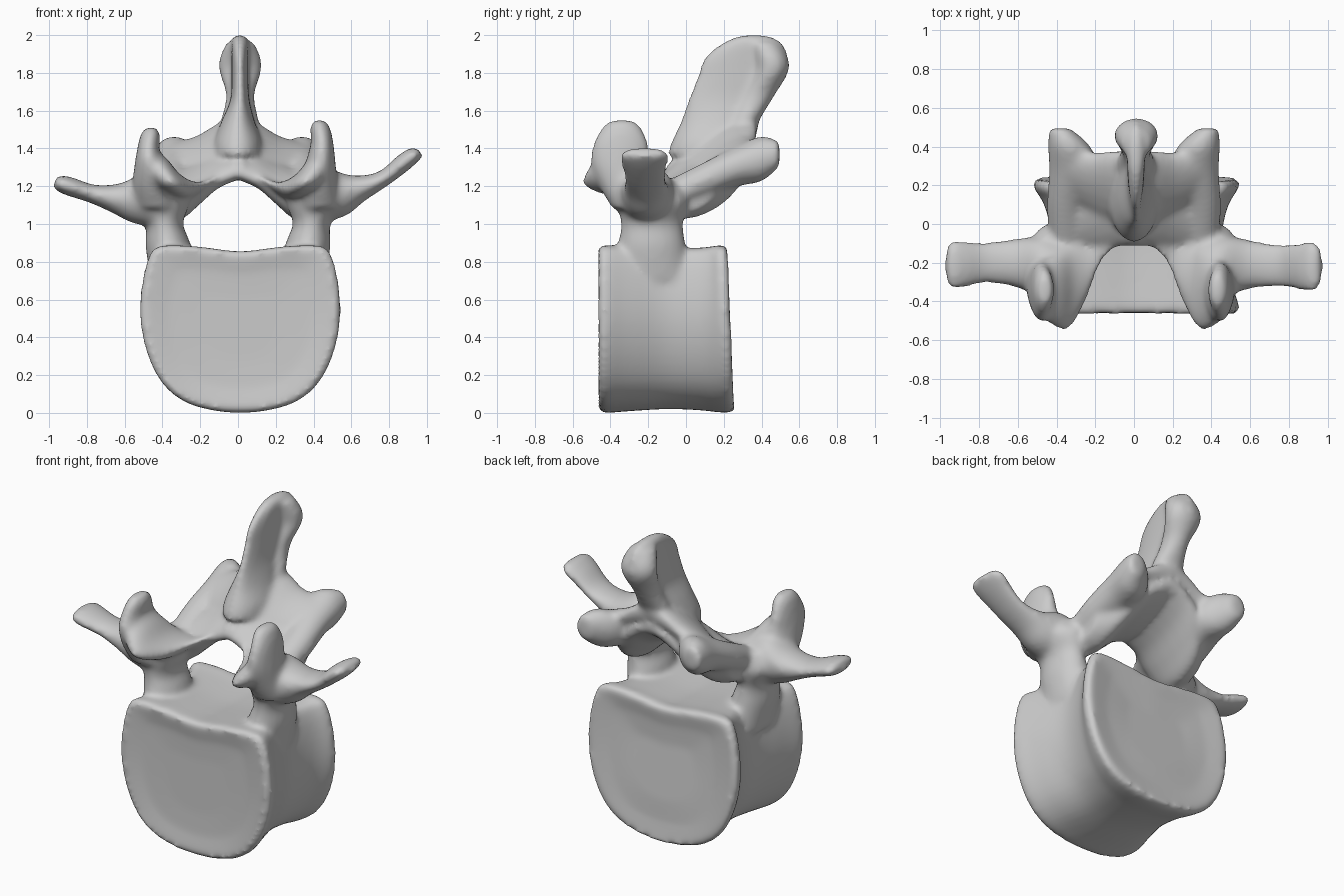
import bpy, bmesh, math
from mathutils import Vector

bm = bmesh.new()


def spline(pts, steps, closed=False):
    """Catmull-Rom interpolation of equally long tuples."""
    pts = [Vector(p) for p in pts]
    n = len(pts)
    out = []
    for i in range(n if closed else n - 1):
        idx = [i - 1, i, i + 1, i + 2]
        a, b, c, d = [pts[k % n] if closed else pts[min(max(k, 0), n - 1)] for k in idx]
        for s in range(steps):
            t = s / steps
            out.append(0.5 * (2 * b + (c - a) * t + (2 * a - 5 * b + 4 * c - d) * t * t
                              + (3 * b - a - 3 * c + d) * t ** 3))
    if not closed:
        out.append(pts[-1])
    return out


def skin(rings):
    """Closed tube through rings of points."""
    vs = [[bm.verts.new(p) for p in r] for r in rings]
    n = len(vs[0])
    for r, q in zip(vs, vs[1:]):
        for i in range(n):
            bm.faces.new((r[i], r[(i + 1) % n], q[(i + 1) % n], q[i]))
    bm.faces.new(vs[0][::-1])
    bm.faces.new(vs[-1])


def loft(sections, a, b, side=1, n=20):
    """Elliptic tube; section = x, y, z, radius along a, radius along b."""
    a, b = Vector(a).normalized(), Vector(b).normalized()
    rings = []
    for s in spline(sections, 5):
        ring = []
        for i in range(n):
            t = math.tau * i / n
            p = Vector(s[:3]) + a * s[3] * math.cos(t) + b * s[4] * math.sin(t)
            ring.append((p.x * side, p.y, p.z))
        rings.append(ring)
    skin(rings)


X, Y, Z = (1, 0, 0), (0, 1, 0), (0, 0, 1)

# Vertebral body: rounded drum with waisted sides and slightly dished end faces
half = [(.14, .012), (.29, .055), (.41, .15), (.49, .3), (.53, .48),
        (.525, .66), (.485, .83), (.42, .885), (.22, .88)]
outline = [(0, 0)] + half + [(0, .855)] + [(-x, z) for x, z in reversed(half)]
outline = spline(outline, 3, True)
stations = spline([(-.465, .94, .96), (-.435, 1, 1), (-.3, .92, .98), (-.1, .83, .955),
                   (.08, .88, .97), (.2, 1, 1), (.24, .96, .97)], 4)
rings = []
for y, sx, sz in [(-.44, .4, .4), (-.445, .7, .7), *stations, (.222, .7, .7), (.218, .4, .4)]:
    rings.append([(.012 + x * sx, y + (.04 * (.45 - z) if y > .15 else 0),
                   .45 + (z - .45) * sz) for x, z in outline])
skin(rings)

for side in (-1, 1):
    # Pedicle
    loft([(.37, -.17, .7, .19, .09), (.37, -.18, .88, .18, .12), (.39, -.18, 1.0, .165, .1),
          (.405, -.18, 1.12, .19, .15), (.4, -.2, 1.22, .17, .1)], Y, X, side)
    # Lamina, half of the roof, steep towards the sides
    loft([(-.03, .13, 1.36, .26, .08), (.1, .125, 1.31, .26, .085), (.2, .1, 1.235, .26, .1),
          (.3, .05, 1.16, .22, .12), (.4, .0, 1.15, .16, .09)],
         (0, .94, .34), (0, -.34, .94), side)
    # Upper lamina surface, rising towards the back
    loft([(-.03, .17, 1.41, .25, .1), (.1, .175, 1.38, .24, .09), (.22, .2, 1.335, .2, .08),
          (.35, .26, 1.32, .16, .075)], (0, .82, .57), (0, -.57, .82), side)
    # Inferior articular process
    loft([(.35, -.1, 1.15, .09, .08), (.35, .1, 1.235, .1, .095), (.315, .28, 1.31, .125, .11),
          (.335, .4, 1.345, .11, .12), (.385, .495, 1.37, .055, .07)], X, Z, side)
    # Superior facet sheet sweeping from the lamina edge out to the blade
    loft([(.12, -.08, 1.24, .06, .035), (.19, -.13, 1.195, .1, .045),
          (.255, -.22, 1.175, .18, .055), (.335, -.32, 1.21, .22, .06),
          (.41, -.34, 1.27, .19, .08), (.46, -.33, 1.33, .14, .07)], Y, (-.5, 0, .86), side)

# Superior articular processes, the right one slightly taller
for side, lift, out in ((-1, -.04, .03), (1, 0, 0)):
    loft([(.43, -.25, 1.08, .14, .12), (.43 + out, -.3, 1.2, .16, .1),
          (.437 + out, -.345, 1.32, .16, .08), (.445 + out, -.345, 1.43 + lift, .145, .06),
          (.435 + out, -.34, 1.51 + lift, .105, .052), (.43 + out, -.34, 1.55 + lift, .06, .03)],
         Y, X, side)

# Transverse processes, the right one turned further up
loft([(.4, -.21, 1.14, .16, .15), (.51, -.21, 1.18, .145, .15), (.63, -.21, 1.19, .12, .08),
      (.76, -.215, 1.235, .11, .045), (.87, -.22, 1.32, .125, .048),
      (.93, -.22, 1.365, .13, .042), (.965, -.22, 1.38, .09, .025)], Y, (-.5, 0, .86), 1)
loft([(.4, -.21, 1.12, .16, .15), (.52, -.21, 1.15, .145, .15), (.64, -.2, 1.14, .12, .085),
      (.77, -.2, 1.16, .105, .05), (.88, -.21, 1.195, .12, .05),
      (.94, -.21, 1.215, .125, .045), (.97, -.21, 1.225, .08, .025)], Y, (-.35, 0, .93), -1)

# Spinous process: thin blade with a flared base
loft([(0, .13, 1.37, .23, .13), (0, .14, 1.44, .215, .125), (0, .18, 1.54, .21, .09),
      (.01, .22, 1.66, .21, .05), (.01, .29, 1.78, .235, .045), (.01, .32, 1.88, .225, .045),
      (.01, .35, 1.96, .16, .045), (.01, .36, 2.0, .07, .03)], Y, X)
# Thick rear border of the spinous process
loft([(.01, .26, 1.44, .08, .11), (.01, .31, 1.55, .08, .1), (.012, .38, 1.68, .09, .075),
      (.012, .45, 1.8, .09, .11), (.012, .45, 1.88, .09, .11), (.012, .41, 1.965, .08, .07)], Y, X)

bmesh.ops.recalc_face_normals(bm, faces=bm.faces)
mesh = bpy.data.meshes.new("vertebra")
bm.to_mesh(mesh)
bm.free()
bone = bpy.data.objects.new("vertebra", mesh)
bpy.context.collection.objects.link(bone)

# Fuse all parts into one smooth bone
remesh = bone.modifiers.new("fuse", 'REMESH')
remesh.mode = 'VOXEL'
remesh.voxel_size = .016
remesh.use_smooth_shade = True
smooth = bone.modifiers.new("soften", 'SMOOTH')
smooth.factor = .5
smooth.iterations = 12
